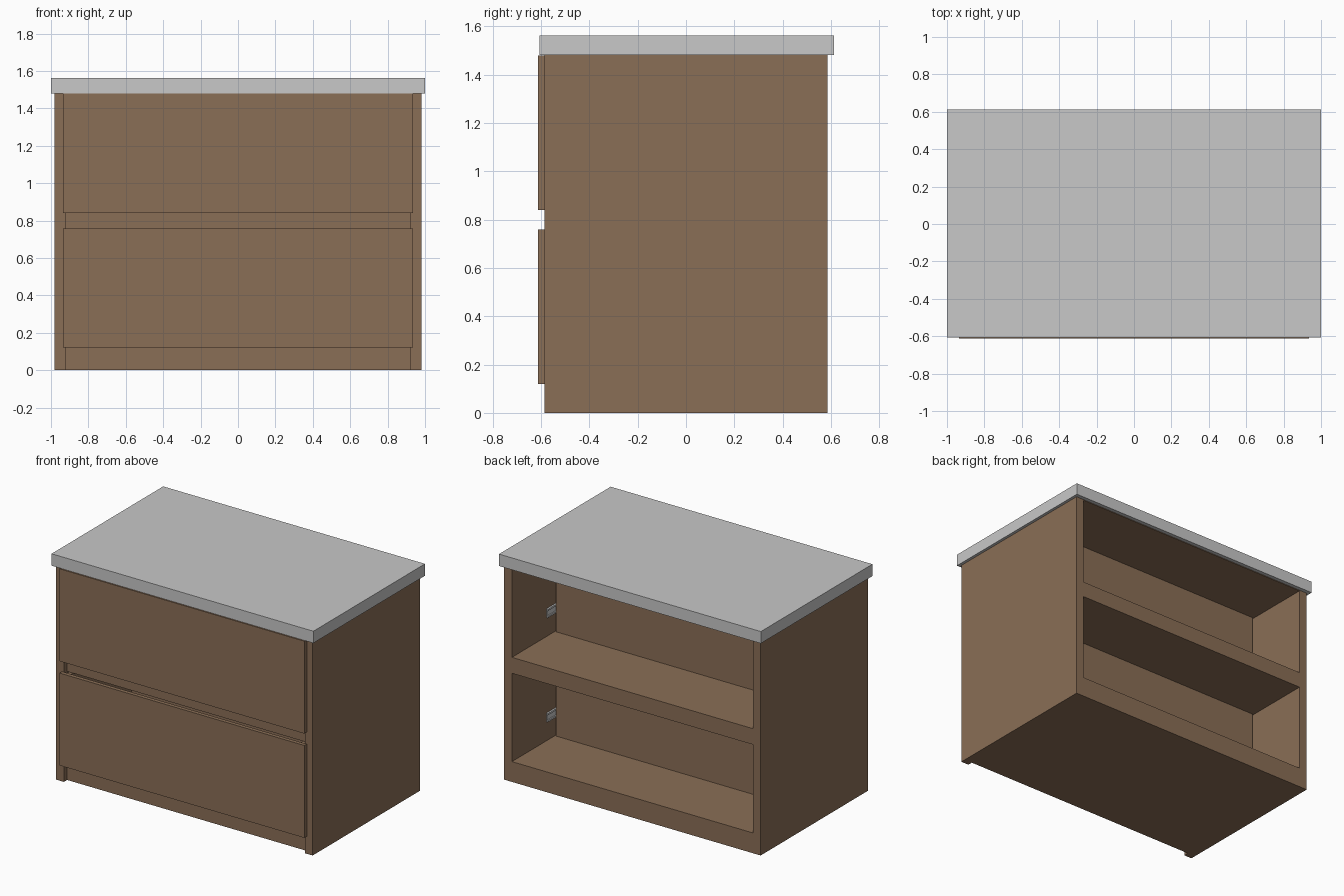
import bpy
import bmesh
from mathutils import Vector

if "Cube" in bpy.data.objects:
    bpy.data.objects.remove(bpy.data.objects["Cube"])


def material(name, rgb):
    m = bpy.data.materials.new(name)
    m.diffuse_color = (*rgb, 1)
    m.use_nodes = True
    m.node_tree.nodes["Principled BSDF"].inputs["Base Color"].default_value = m.diffuse_color
    return m


WOOD = material("brown wood", (0.254, 0.156, 0.093))
GREY = material("light grey", (0.578, 0.578, 0.578))


def boxes(name, mat, *bounds):
    """One object made of axis-aligned boxes (x0, x1, y0, y1, z0, z1)."""
    bm = bmesh.new()
    for x0, x1, y0, y1, z0, z1 in bounds:
        verts = bmesh.ops.create_cube(bm, size=1)["verts"]
        for v in verts:
            v.co = Vector(((x0 + x1) / 2 + v.co.x * (x1 - x0),
                           (y0 + y1) / 2 + v.co.y * (y1 - y0),
                           (z0 + z1) / 2 + v.co.z * (z1 - z0)))
    me = bpy.data.meshes.new(name)
    bm.to_mesh(me)
    bm.free()
    me.materials.append(mat)
    ob = bpy.data.objects.new(name, me)
    bpy.context.collection.objects.link(ob)
    return ob


HX, IN, HY, TOP = 0.98, 0.92, 0.585, 1.48   # outer and inner half widths, half depth, height

# Carcass
for side, s in (("left", -1), ("right", 1)):
    x0, x1 = sorted((s * IN, s * HX))
    boxes(side + "_side_panel", WOOD, (x0, x1, -HY, HY, 0, TOP))
boxes("base_plinth", WOOD, (-IN, IN, -0.55, HY, 0, 0.14))
boxes("middle_shelf", WOOD, (-IN, IN, -0.55, HY, 0.75, 0.86))
boxes("top_lining", WOOD, (-IN, IN, -HY, HY, TOP - 0.004, TOP))

# Worktop
boxes("countertop", GREY, (-1, 1, -0.606, 0.612, TOP, 1.562))

# Drawers with open-topped boxes and metal runners
BX, BACK, T = 0.908, 0.12, 0.03
for level, front_z, z0, z1 in (("lower", 0.12, 0.142, 0.748),
                               ("upper", 0.84, 0.862, 1.475)):
    boxes(level + "_drawer_front", WOOD,
          (-0.935, 0.935, -0.612, -0.585, front_z, front_z + 0.638))
    boxes(level + "_drawer_box", WOOD,
          (-BX, BX, -0.585, BACK, z0, z0 + T),
          (-BX, BX, BACK - T, BACK, z0 + T, z1),
          (-BX, -BX + T, -0.585, BACK - T, z0 + T, z1),
          (BX - T, BX, -0.585, BACK - T, z0 + T, z1))
    zr = z0 + 0.13
    for side, s in (("left", -1), ("right", 1)):
        def span(a, b):
            return sorted((s * a, s * b))
        # C-shaped runner: web on the panel with a lip above and below
        boxes(f"{level}_{side}_runner", GREY,
              (*span(IN - 0.004, IN), -0.55, 0.21, zr, zr + 0.06),
              (*span(IN - 0.012, IN - 0.004), -0.55, 0.21, zr, zr + 0.012),
              (*span(IN - 0.012, IN - 0.004), -0.55, 0.21, zr + 0.048, zr + 0.06))
